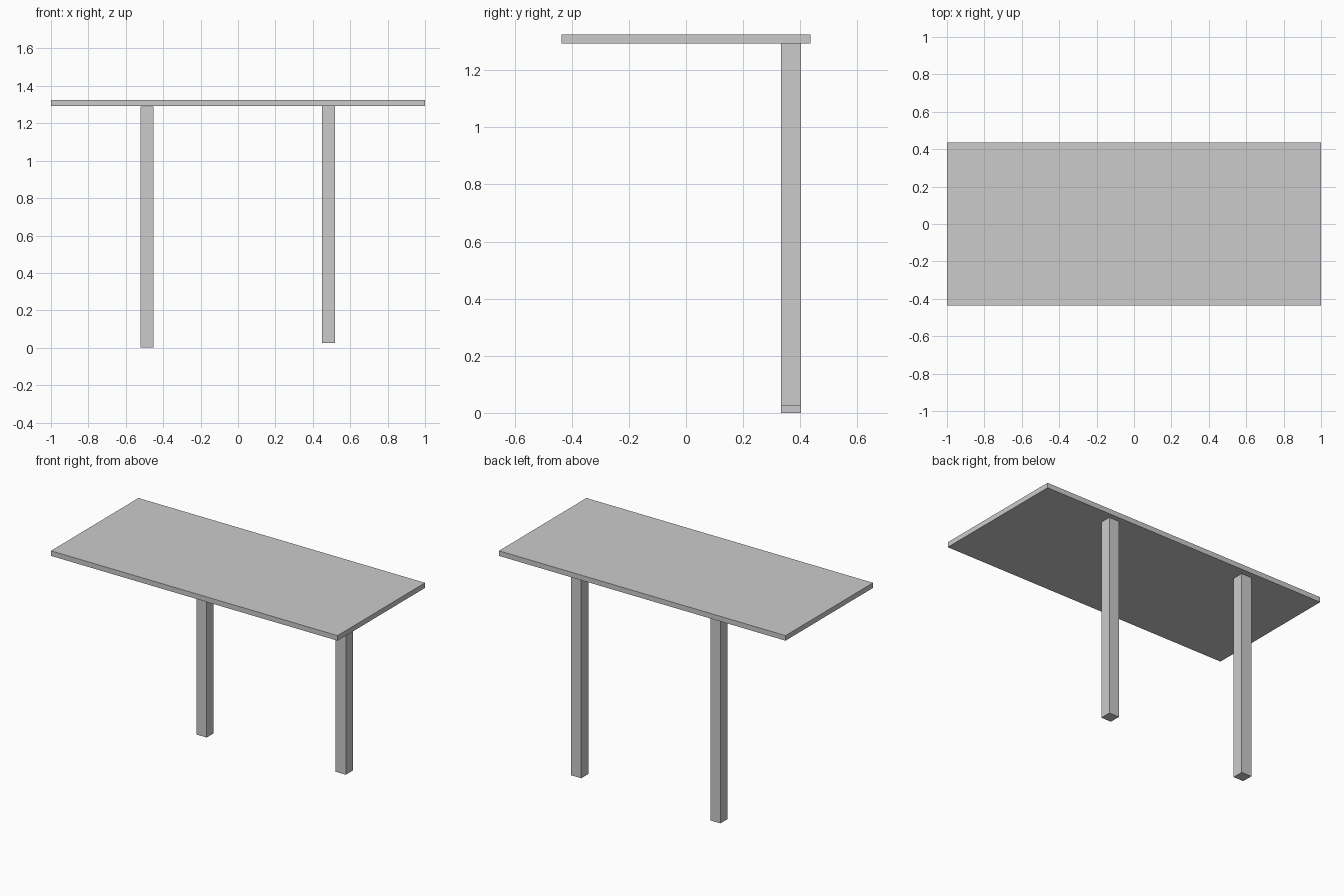
import bpy

if "Cube" in bpy.data.objects:
    bpy.data.objects.remove(bpy.data.objects["Cube"])


def box(name, lo, hi):
    """Axis-aligned box between two corners."""
    centre = [(a + b) / 2 for a, b in zip(lo, hi)]
    bpy.ops.mesh.primitive_cube_add(size=1, location=centre)
    obj = bpy.context.object
    obj.name = name
    obj.scale = [b - a for a, b in zip(lo, hi)]
    bpy.ops.object.transform_apply(location=False, rotation=False, scale=True)
    return obj


# Thin rectangular top
box("table_top", (-1, -0.436, 1.293), (1, 0.436, 1.325))

# Two square legs along the back edge; the right one ends slightly higher
for name, x, bottom, top in (("left_leg", -0.487, 0.0, 1.289),
                             ("right_leg", 0.484, 0.025, 1.293)):
    box(name, (x - 0.035, 0.333, bottom), (x + 0.035, 0.403, top))
